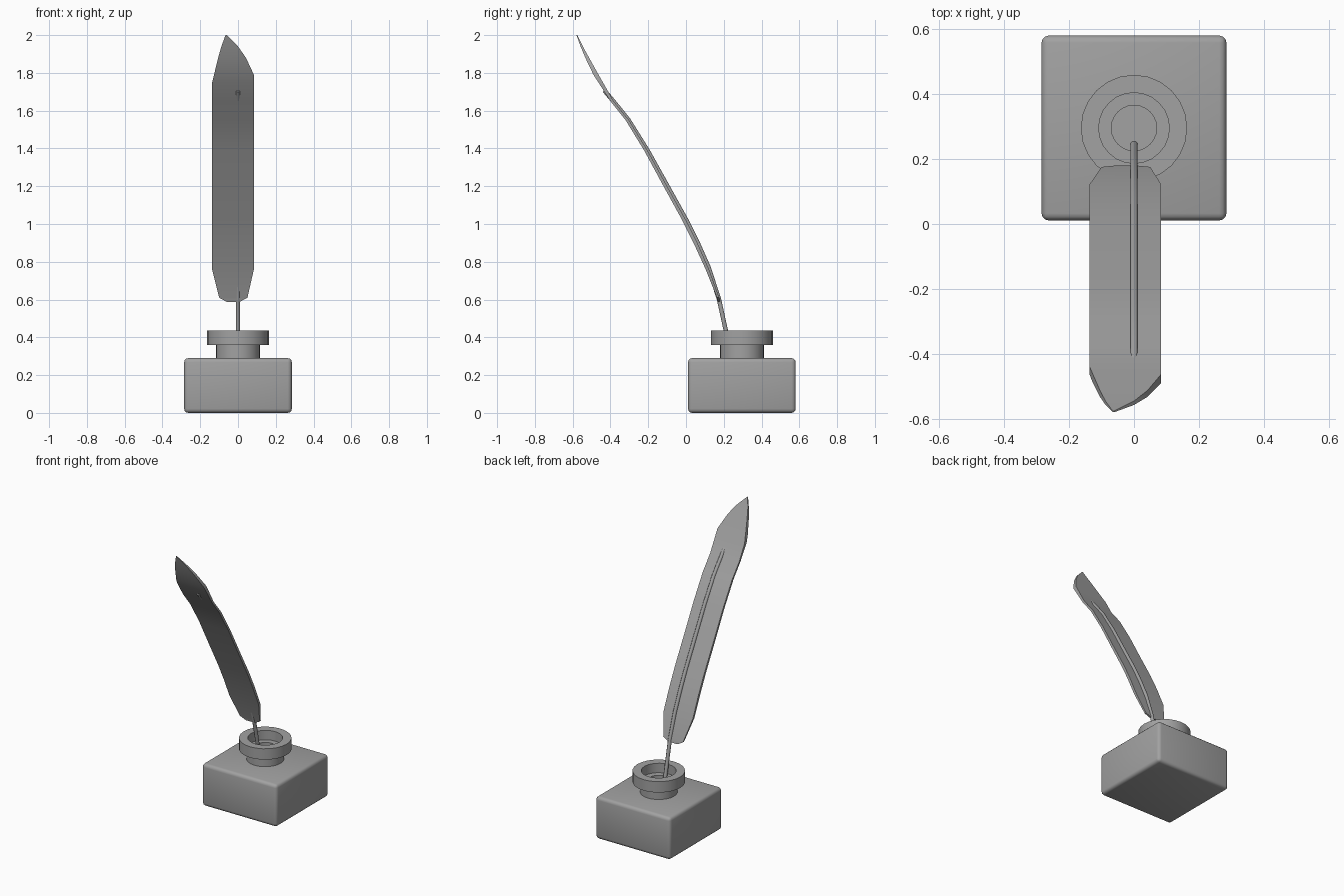
import bpy, bmesh, math
from mathutils import Vector

cube = bpy.data.objects.get("Cube")
if cube:
    bpy.data.objects.remove(cube, do_unlink=True)

grey = bpy.data.materials.new("plain_grey")
grey.use_nodes = True
grey.diffuse_color = (0.36, 0.36, 0.36, 1)
grey.node_tree.nodes["Principled BSDF"].inputs["Base Color"].default_value = grey.diffuse_color

JAR_Y = 0.296


def finish(name, bm, angle=35):
    """Turn a bmesh into a shaded, coloured object."""
    bmesh.ops.recalc_face_normals(bm, faces=bm.faces)
    mesh = bpy.data.meshes.new(name)
    bm.to_mesh(mesh)
    bm.free()
    mesh.materials.append(grey)
    obj = bpy.data.objects.new(name, mesh)
    bpy.context.collection.objects.link(obj)
    bpy.ops.object.select_all(action="DESELECT")
    obj.select_set(True)
    bpy.context.view_layer.objects.active = obj
    bpy.ops.object.shade_smooth_by_angle(angle=math.radians(angle))
    return obj


def bridge(bm, rings, closed=True):
    """Skin successive rings of vertices."""
    for a, b in zip(rings, rings[1:]):
        n = len(a)
        for i in range(n if closed else n - 1):
            j = (i + 1) % n
            bm.faces.new((a[i], a[j], b[j], b[i]))


def lathe(name, profile, sides=24):
    """Spin a (radius, height) profile about the jar axis, capping both ends."""
    bm = bmesh.new()
    rings = []
    for r, z in profile:
        angles = [2 * math.pi * i / sides for i in range(sides)]
        rings.append([bm.verts.new((r * math.cos(a), JAR_Y + r * math.sin(a), z)) for a in angles])
    bridge(bm, rings)
    bm.faces.new(rings[0])
    bm.faces.new(rings[-1])
    return finish(name, bm)


# Square ink bottle with softened edges
bm = bmesh.new()
bmesh.ops.create_cube(bm, size=1)
for v in bm.verts:
    v.co = Vector((v.co.x * 0.57, v.co.y * 0.57 + JAR_Y, (v.co.z + 0.5) * 0.29))
bmesh.ops.bevel(bm, geom=bm.edges[:], offset=0.022, segments=3, profile=0.5, affect="EDGES")
finish("ink_bottle", bm, 40)

# Neck, thick rim, inner ledge and open well
lathe("bottle_neck", [(0.117, 0.28), (0.117, 0.36), (0.164, 0.36), (0.164, 0.435),
                      (0.109, 0.435), (0.109, 0.37), (0.07, 0.37), (0.07, 0.292)])

# Feather vane rows: height, back y, front y, left edge x, right edge x
ROWS = [
    (0.588, 0.180, 0.170, -0.06, 0.01),
    (0.61, 0.176, 0.164, -0.10, 0.05),
    (0.76, 0.122, 0.104, -0.137, 0.084),
    (0.90, 0.060, 0.040, -0.137, 0.084),
    (1.02, 0.000, -0.020, -0.137, 0.084),
    (1.20, -0.100, -0.119, -0.137, 0.084),
    (1.39, -0.204, -0.222, -0.137, 0.084),
    (1.55, -0.302, -0.320, -0.137, 0.084),
    (1.65, -0.383, -0.400, -0.137, 0.084),
    (1.75, -0.440, -0.464, -0.137, 0.084),
    (1.79, -0.463, -0.490, -0.127, 0.084),
    (1.88, -0.513, -0.533, -0.105, 0.042),
    (1.94, -0.546, -0.558, -0.088, 0.0),
    (2.0, -0.576, -0.580, -0.066, -0.06),
]
bm = bmesh.new()
rings = [[bm.verts.new(p) for p in ((l, back, z), (r, back, z), (r, front, z), (l, front, z))]
         for z, back, front, l, r in ROWS]
bridge(bm, rings)
bm.faces.new(rings[0])
bm.faces.new(rings[-1])
finish("feather_vane", bm, 30)

# Round quill shaft following the bend of the feather
PATH = [(0.243, 0.29), (0.212, 0.43), (0.175, 0.6), (0.12, 0.77), (0.062, 0.90), (0.002, 1.02),
        (-0.098, 1.20), (-0.204, 1.39), (-0.304, 1.55), (-0.36, 1.62), (-0.432, 1.707)]
RADIUS = 0.0125
bm = bmesh.new()
rings = []
for i, (y, z) in enumerate(PATH):
    y0, z0 = PATH[max(i - 1, 0)]
    y1, z1 = PATH[min(i + 1, len(PATH) - 1)]
    across = Vector((0, z1 - z0, y0 - y1)).normalized()
    ring = []
    for k in range(8):
        a = math.pi * (k + 0.5) / 4
        offset = Vector((math.cos(a), 0, 0)) + across * math.sin(a)
        ring.append(bm.verts.new(Vector((0, y, z)) + offset * RADIUS))
    rings.append(ring)
bridge(bm, rings)
bm.faces.new(rings[0])
bm.faces.new(rings[-1])
finish("quill_shaft", bm, 50)
